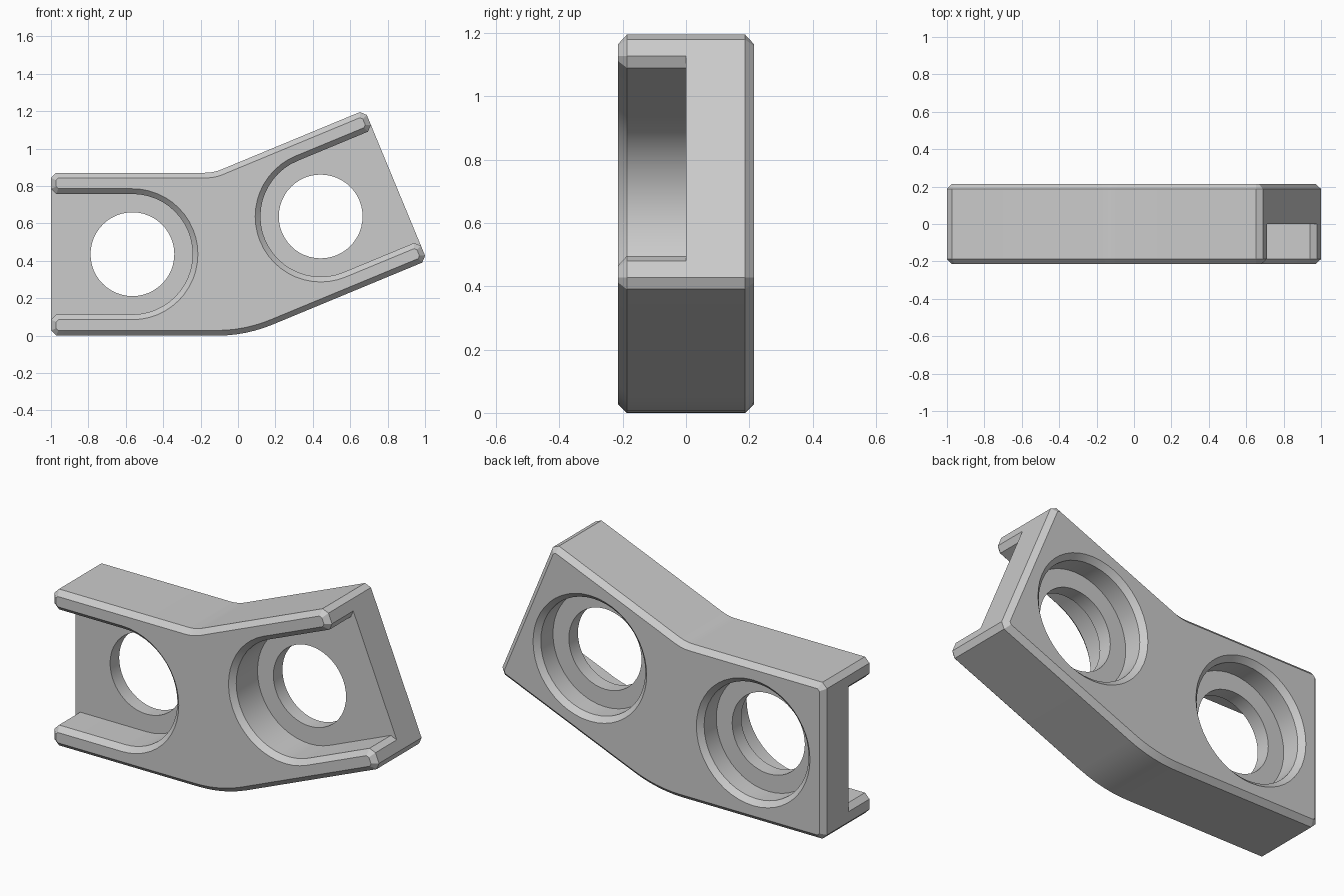
import bpy, bmesh
from math import sin, cos, tan, pi, radians
from mathutils import Vector

if "Cube" in bpy.data.objects:
    bpy.data.objects.remove(bpy.data.objects["Cube"])

W, HALF, C = 0.871, 0.215, 0.028        # arm width, half thickness, chamfer
R_SLOT, R_HOLE, FLOOR = 0.322, 0.224, 0.08
A = radians(22.5)                       # bend angle
E = W / 2                               # hole centre to arm end


def offset(pts, d):
    """Move a counter-clockwise outline outward by d with mitred corners."""
    out, n = [], len(pts)
    for i, p in enumerate(pts):
        e1 = (p - pts[i - 1]).normalized()
        e2 = (pts[(i + 1) % n] - p).normalized()
        n1, n2 = Vector((e1.y, -e1.x)), Vector((e2.y, -e2.x))
        out.append(p + (n1 + n2) * d / (1 + n1.dot(n2)))
    return out


def solid(name, pts, levels):
    """Loft an x-z outline through (y, offset) levels and cap both ends."""
    bm = bmesh.new()
    rings = [[bm.verts.new((p.x, y, p.y)) for p in offset(pts, d)] for y, d in levels]
    n = len(pts)
    for a, b in zip(rings, rings[1:]):
        for i in range(n):
            j = (i + 1) % n
            bm.faces.new((a[i], a[j], b[j], b[i]))
    bm.faces.new(rings[0])
    bm.faces.new(rings[-1])
    bmesh.ops.recalc_face_normals(bm, faces=bm.faces)
    me = bpy.data.meshes.new(name)
    bm.to_mesh(me)
    bm.free()
    ob = bpy.data.objects.new(name, me)
    bpy.context.collection.objects.link(ob)
    return ob


def bend(x, z, t, seg):
    """Rounded corner turning upward by the bend angle."""
    r = t / tan(A / 2)
    return [Vector((x - t + r * sin(A * i / seg), z + r - r * cos(A * i / seg)))
            for i in range(seg + 1)]


def circle(c, r, n=48):
    return [c + r * Vector((cos(2 * pi * i / n), sin(2 * pi * i / n))) for i in range(n)]


def slot(c, angle, n=24):
    """Round-ended slot that flares where it leaves the arm end."""
    k = 0.1
    pts = [(R_SLOT * cos(pi / 2 + pi * i / n), R_SLOT * sin(pi / 2 + pi * i / n))
           for i in range(n + 1)]
    pts += [(E - C, -R_SLOT), (E + k, -R_SLOT - C - k),
            (E + k, R_SLOT + C + k), (E - C, R_SLOT)]
    u, v = Vector((cos(angle), sin(angle))), Vector((-sin(angle), cos(angle)))
    return [c + u * a + v * b for a, b in pts]


# Bent bracket body with chamfered edges all round
d, nrm = Vector((cos(A), sin(A))), Vector((-sin(A), cos(A)))
low = Vector((1.011, 0.4015))
top = low + nrm * W
outline = [Vector((-1, C)), Vector((-1 + C, 0))]
outline += bend(0.042, 0, 0.155, 6)
outline += [low - d * C, low + nrm * C, top - nrm * C, top - d * C]
outline += bend(-0.131, W, 0.045, 6)[::-1]
outline += [Vector((-1 + C, W)), Vector((-1, W - C))]
body = solid("bent_bracket", outline,
             [(-HALF, -C), (-HALF + C, 0), (HALF - C, 0), (HALF, -C)])

# Cut front slot, back counterbore and through hole in each arm
arms = [(Vector((-1 + E, E)), pi), (low - d * E + nrm * E, A)]
cutters = []
for c, angle in arms:
    over = 0.02
    cutters += [
        solid("slot_cutter", slot(c, angle),
              [(-HALF - over, C + over), (-HALF + C, 0), (0, 0)]),
        solid("counterbore_cutter", circle(c, R_SLOT),
              [(FLOOR, 0), (HALF - C, 0), (HALF + over, C + over)]),
        solid("hole_cutter", circle(c, R_HOLE), [(-0.04, 0), (FLOOR + 0.04, 0)]),
    ]

bpy.context.view_layer.objects.active = body
body.select_set(True)
for cutter in cutters:
    cutter.hide_render = True
    mod = body.modifiers.new("cut", 'BOOLEAN')
    mod.operation, mod.solver, mod.object = 'DIFFERENCE', 'EXACT', cutter
    bpy.ops.object.modifier_apply(modifier=mod.name)
    bpy.data.objects.remove(cutter)

bpy.ops.object.shade_smooth_by_angle(angle=radians(20))
